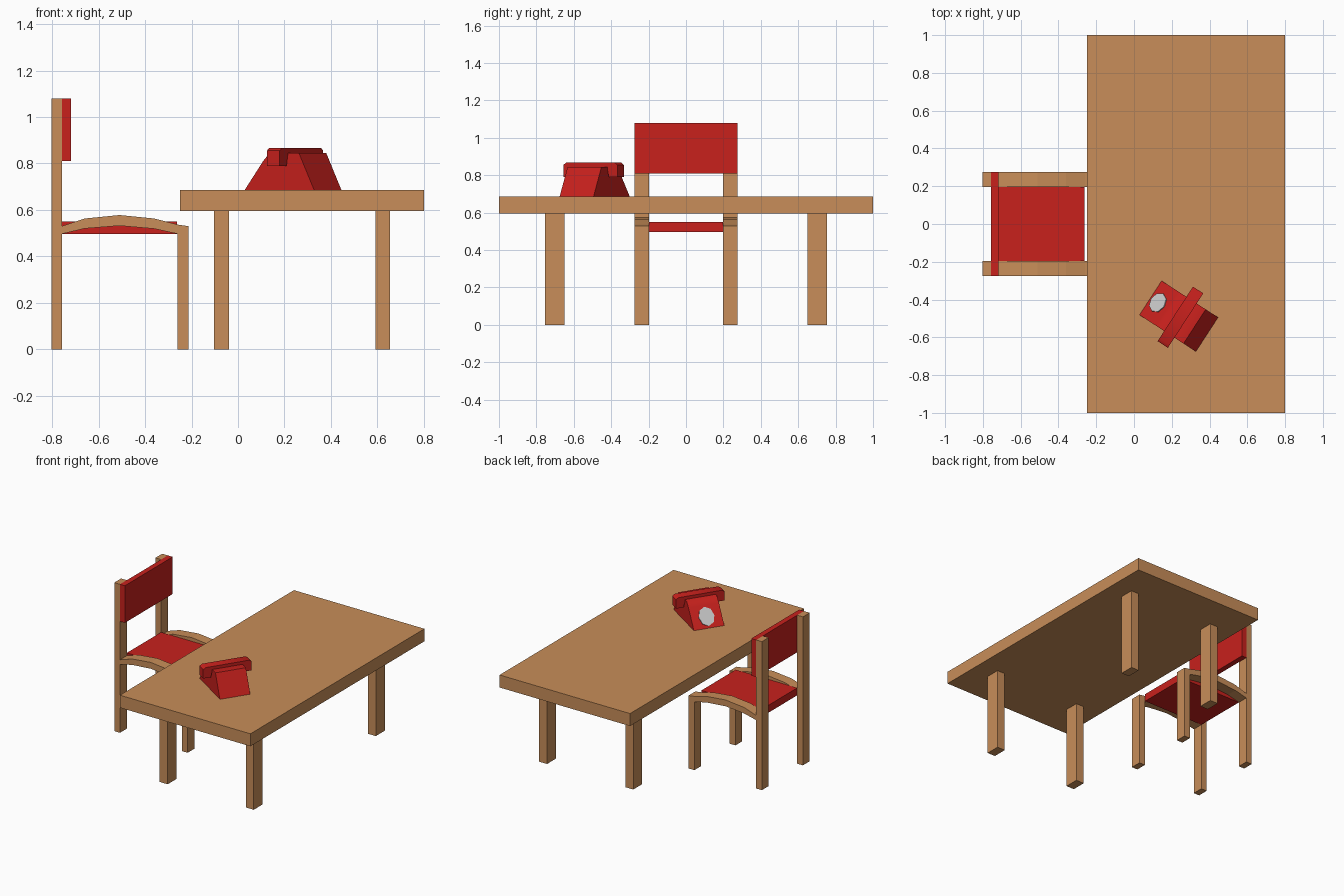
import bpy, bmesh, math
from mathutils import Matrix, Vector

if "Cube" in bpy.data.objects:
    bpy.data.objects.remove(bpy.data.objects["Cube"])


def material(name, rgb):
    m = bpy.data.materials.new(name)
    m.diffuse_color = (*rgb, 1)
    m.use_nodes = True
    m.node_tree.nodes["Principled BSDF"].inputs["Base Color"].default_value = m.diffuse_color
    return m


WOOD = material("wood", (0.58, 0.27, 0.10))
RED = material("red", (0.58, 0.015, 0.012))


def finish(name, bm, mat=None, matrix=None, smooth=None):
    bmesh.ops.recalc_face_normals(bm, faces=bm.faces)
    me = bpy.data.meshes.new(name)
    bm.to_mesh(me)
    bm.free()
    ob = bpy.data.objects.new(name, me)
    bpy.context.collection.objects.link(ob)
    if mat:
        me.materials.append(mat)
    if matrix:
        ob.matrix_world = matrix
    if smooth:
        bpy.ops.object.select_all(action='DESELECT')
        ob.select_set(True)
        bpy.context.view_layer.objects.active = ob
        bpy.ops.object.shade_smooth_by_angle(angle=math.radians(smooth))
    return ob


def box(name, x, y, z, mat):
    bm = bmesh.new()
    bmesh.ops.create_cube(bm, size=1)
    for v in bm.verts:
        v.co = [a + (b - a) * (c + 0.5) for (a, b), c in zip((x, y, z), v.co)]
    return finish(name, bm, mat)


def prism(name, pts, axis, lo, hi, mat, matrix=None, smooth=None):
    """Outline (a, z) swept along the other horizontal axis."""
    bm = bmesh.new()
    vs = [bm.verts.new((a, lo, z) if axis == 'y' else (lo, a, z)) for a, z in pts]
    face = bm.faces.new(vs)
    new = bmesh.ops.extrude_face_region(bm, geom=[face])["geom"]
    d = (0, hi - lo, 0) if axis == 'y' else (hi - lo, 0, 0)
    bmesh.ops.translate(bm, vec=d, verts=[g for g in new if isinstance(g, bmesh.types.BMVert)])
    return finish(name, bm, mat, matrix, smooth)


# Table
box("table_top", (-0.25, 0.80), (-1, 1), (0.595, 0.686), WOOD)
for x in ((-0.103, -0.039), (0.591, 0.654)):
    for y in ((-0.753, -0.65), (0.65, 0.753)):
        box("table_leg", x, y, (0, 0.595), WOOD)

# Chair frame: posts, front legs and arched side rails
rail = [(-0.757, 0.531), (-0.66, 0.563), (-0.51, 0.578), (-0.36, 0.563), (-0.26, 0.537),
        (-0.213, 0.53), (-0.26, 0.497), (-0.36, 0.519), (-0.51, 0.532), (-0.66, 0.52),
        (-0.757, 0.497)]
for y in ((-0.275, -0.197), (0.197, 0.275)):
    box("chair_back_post", (-0.803, -0.757), y, (0, 1.08), WOOD)
    box("chair_front_leg", (-0.26, -0.213), y, (0, 0.53), WOOD)
    prism("chair_side_rail", rail, 'y', *y, WOOD)

# Chair cushions
box("seat", (-0.757, -0.262), (-0.197, 0.197), (0.497, 0.551), RED)
box("backrest", (-0.757, -0.718), (-0.275, 0.275), (0.81, 1.08), RED)

# Telephone, built around its own axis then turned on the table
place = Matrix.Translation((0.237, -0.488, 0)) @ Matrix.Rotation(math.radians(-33), 4, 'Z')
body = [(-0.178, 0.686), (-0.082, 0.812), (-0.05, 0.845), (0.10, 0.845), (0.178, 0.686)]
prism("telephone_body", body, 'y', -0.108, 0.108, RED, place, 62)

handset = [(-0.172, 0.79), (-0.172, 0.855), (-0.155, 0.867), (0.155, 0.867), (0.172, 0.855),
           (0.172, 0.79), (0.118, 0.79), (0.108, 0.835), (-0.108, 0.835), (-0.118, 0.79)]
prism("telephone_handset", handset, 'x', -0.022, 0.043, RED, place, 50)

# Eight-sided dial lying on the sloping face
bm = bmesh.new()
bmesh.ops.create_cone(bm, cap_ends=True, segments=8, radius1=0.055, radius2=0.055, depth=0.008)
bmesh.ops.scale(bm, vec=(1.2, 1, 1), verts=bm.verts)
slope = math.atan2(0.126, 0.096)
finish("telephone_dial", bm, None,
       place @ Matrix.Translation((-0.131, 0, 0.75)) @ Matrix.Rotation(-slope, 4, 'Y'))
